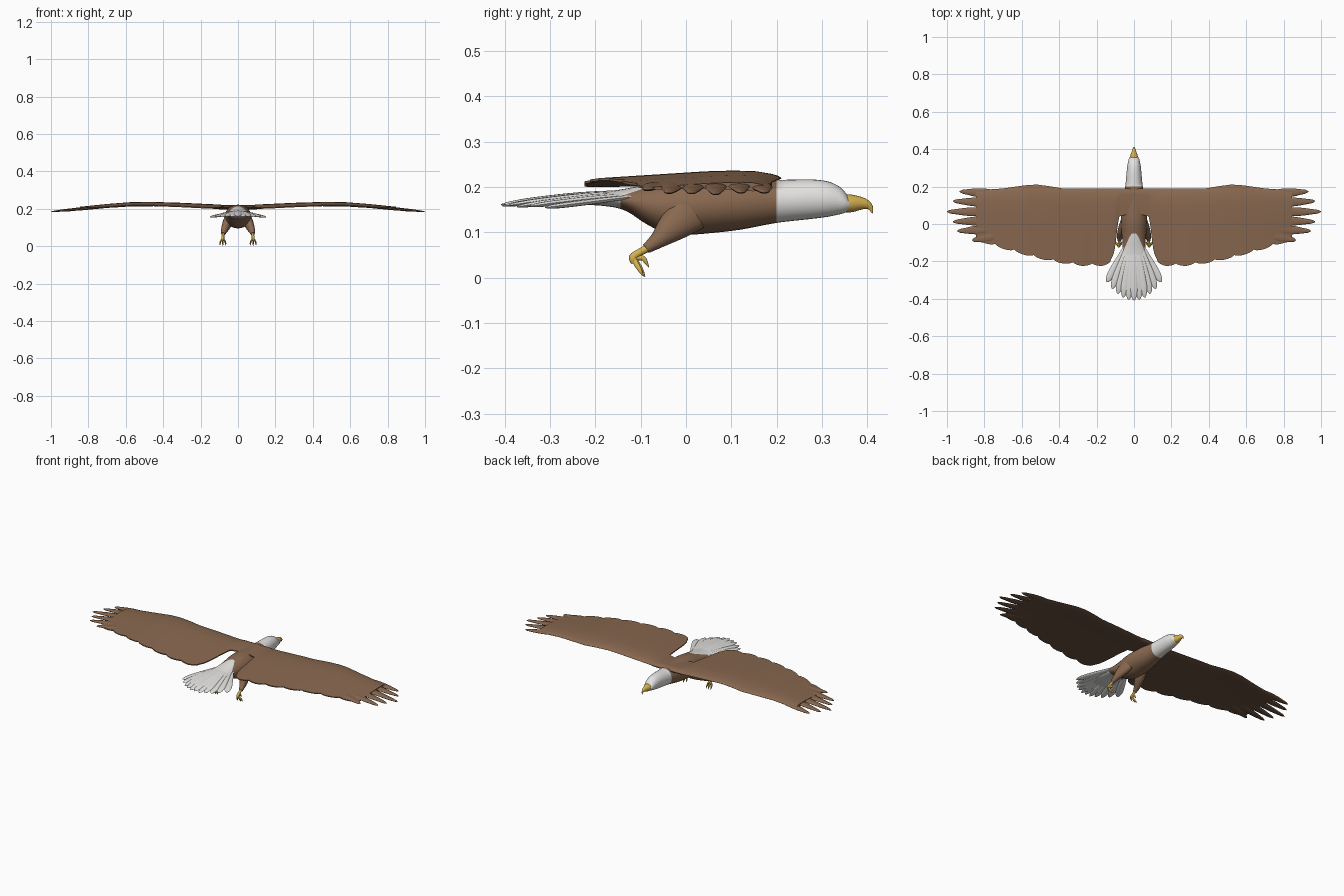
import bpy, bmesh, math
from mathutils import Vector

if "Cube" in bpy.data.objects:
    bpy.data.objects.remove(bpy.data.objects["Cube"])


def material(name, rgb):
    m = bpy.data.materials.new(name)
    m.diffuse_color = (*rgb, 1)
    m.use_nodes = True
    m.node_tree.nodes["Principled BSDF"].inputs["Base Color"].default_value = m.diffuse_color
    return m


BROWN = material("brown", (0.25, 0.14, 0.08))
DARK = material("dark_brown", (0.14, 0.08, 0.05))
WHITE = material("white", (0.78, 0.77, 0.75))
YELLOW = material("yellow", (0.66, 0.44, 0.08))


def finish(name, bm, mats, rule=None, angle=50):
    bmesh.ops.recalc_face_normals(bm, faces=bm.faces)
    for f in bm.faces:
        f.smooth = True
        if rule:
            f.material_index = rule(f)
    me = bpy.data.meshes.new(name)
    bm.to_mesh(me)
    bm.free()
    ob = bpy.data.objects.new(name, me)
    bpy.context.collection.objects.link(ob)
    for m in mats:
        me.materials.append(m)
    bpy.ops.object.select_all(action='DESELECT')
    ob.select_set(True)
    bpy.context.view_layer.objects.active = ob
    bpy.ops.object.shade_smooth_by_angle(angle=math.radians(angle))
    return ob


def resample(rows, n):
    """Smooth curve through rows of numbers, n steps per span."""
    out = []
    for i in range(len(rows) - 1):
        a, b, c, d = (rows[min(max(i + k, 0), len(rows) - 1)] for k in (-1, 0, 1, 2))
        for j in range(n):
            t = j / n
            out.append([0.5 * (2 * q + (r - p) * t + (2 * p - 5 * q + 4 * r - s) * t * t
                               + (3 * q - p - 3 * r + s) * t ** 3)
                        for p, q, r, s in zip(a, b, c, d)])
    return out + [list(rows[-1])]


def skin(rings):
    """Join closed rings of points into a capped surface."""
    bm = bmesh.new()
    vs = [[bm.verts.new(p) for p in r] for r in rings]
    n = len(vs[0])
    for a, b in zip(vs, vs[1:]):
        for i in range(n):
            bm.faces.new((a[i], a[(i + 1) % n], b[(i + 1) % n], b[i]))
    bm.faces.new(vs[0])
    bm.faces.new(vs[-1])
    return bm


def tube(rows, side, steps=4, seg=12):
    """Elliptic tube along rows of (x, y, z, half width, half height)."""
    rows = resample(rows, steps)
    pts = [Vector(r[:3]) for r in rows]
    rings = []
    for i, r in enumerate(rows):
        t = (pts[min(i + 1, len(pts) - 1)] - pts[max(i - 1, 0)]).normalized()
        u = (Vector(side) - t * t.dot(Vector(side))).normalized()
        v = t.cross(u)
        w, h = max(r[3], 0.0006), max(r[4], 0.0006)
        rings.append([pts[i] + u * w * math.cos(a) + v * h * math.sin(a)
                      for a in (2 * math.pi * k / seg for k in range(seg))])
    return skin(rings)


def interp(x, pts):
    for (a, p), (b, q) in zip(pts, pts[1:]):
        if x <= b:
            return p + (q - p) * max(0, (x - a) / (b - a))
    return pts[-1][1]


# Body: y, bottom, top, half width
profile = [(.36, .148, .176, .021), (.35, .143, .19, .027), (.335, .139, .203, .031),
           (.31, .134, .213, .036), (.27, .129, .217, .040), (.2, .121, .216, .047),
           (.12, .106, .22, .062), (.05, .098, .222, .070), (0, .095, .22, .070),
           (-.05, .101, .212, .066), (-.09, .120, .205, .062), (-.13, .146, .197, .060),
           (-.17, .157, .191, .060), (-.25, .163, .181, .066), (-.30, .168, .174, .060)]
rings = []
for y, lo, hi, w in resample(profile, 4):
    rings.append([(w * math.cos(a), y, (lo + hi) / 2 + (hi - lo) / 2 * math.sin(a))
                  for a in (2 * math.pi * k / 28 for k in range(28))])
body = skin(rings)
# Crisp colour borders at the neck and rump
slant = Vector((0, 1, -3.0))
rump = Vector((0, -.06, .208))
for co, no in (((0, .2, 0), (0, 1, 0)), ((0, -.145, 0), (0, 1, 0)), (rump, slant)):
    bmesh.ops.bisect_plane(body, geom=body.verts[:] + body.edges[:] + body.faces[:],
                           plane_co=co, plane_no=no)


def body_colour(f):
    c = f.calc_center_median()
    return int(c.y > .2 or c.y < -.145 or (c.y < -.05 and (c - rump).dot(slant) < 0))


finish("body", body, [BROWN, WHITE], body_colour)

# Hooked beak
finish("beak", tube([(0, .345, .164, .024, .020), (0, .365, .164, .020, .0195),
                     (0, .385, .164, .013, .0145), (0, .399, .161, .008, .010),
                     (0, .407, .154, .004, .006), (0, .411, .142, .001, .001)],
                    (1, 0, 0), seg=16), [YELLOW])

# Tail fan
N = 11
for i in range(N):
    s = -1 + 2 * i / (N - 1)
    tx, ty = .145 * s, -.408 + .098 * s * s
    tz = .155 + .004 * (1 - abs(s)) + .002 * (i % 2)
    rx, ry, rz = .036 * s, -.11, .190 - .010 * s * s
    rows = [(rx + (tx - rx) * t, ry + (ty - ry) * t,
             rz + (tz - rz) * t + .005 * math.sin(math.pi * t) * (1 - s * s), w, h)
            for t, w, h in ((0, .012, .004), (.4, .018, .006), (.75, .021, .006),
                            (.9, .016, .005), (.97, .009, .003), (1, .003, .001))]
    finish(f"tail_feather_{i + 1}", tube(rows, (1, 0, 0)), [WHITE])

# Wing outline and height curves
LEAD = [(0, .19), (.38, .19), (.46, .203), (.52, .211), (.58, .207), (.7, .19), (.85, .180)]
TRAIL = [(0, .06), (.08, .04), (.09, -.03), (.10, -.12), (.11, -.165), (.13, -.198),
         (.17, -.208), (.28, -.208), (.4, -.192), (.53, -.165), (.69, -.12), (.85, -.07)]
HEIGHT = [(0, .211), (.1, .212), (.3, .222), (.45, .227), (.57, .2265), (.7, .217),
          (.85, .202), (1, .185)]
CHORD = [0, .02, .06, .13, .25, .4, .55, .7, .82, .91, .97, 1]


def wing_z(x, y):
    return interp(x, HEIGHT) - .010 * max(0, (.05 - y) / .25) - .006 * max(0, (y - .12) / .08)


def under(f):
    return int(f.normal.z < -.05)


for sx, label in ((1, "right"), (-1, "left")):
    # Main wing surface with scalloped trailing edge
    rings = []
    for k in range(141):
        x = .845 * k / 140
        y0, y1 = interp(x, LEAD), interp(x, TRAIL)
        if x > .12:
            y1 -= .016 * math.sqrt(abs(math.sin(math.pi * (x - .12) / .104)))
        top, bottom = [], []
        for t in CHORD:
            y = y0 + (y1 - y0) * t
            th = (.0135 - .004 * x) * min(1, math.sqrt(t / .12)) * (1 - .8 * t)
            top.append((sx * x, y, wing_z(x, y) + th))
            bottom.append((sx * x, y, wing_z(x, y) - th - .0008))
        rings.append(top + bottom[::-1])
    finish(f"{label}_wing", skin(rings), [BROWN, DARK], under)

    # Spread flight feathers at the wing tip: root y, tip x, tip y
    for i, (ry, tx, ty) in enumerate(((.160, .932, .174), (.113, .968, .122), (.065, 1.0, .066),
                                      (.020, .968, .012), (-.025, .945, -.038),
                                      (-.058, .865, -.088))):
        rx = .72
        rows = []
        for t, w, h in ((0, .018, .003), (.35, .024, .006), (.6, .022, .006),
                        (.8, .015, .0055), (.93, .010, .004), (1, .002, .001)):
            x, y = rx + (tx - rx) * t, ry + (ty - ry) * t
            rows.append((sx * x, y, wing_z(x, y) - .001, w, h))
        finish(f"{label}_wing_feather_{i + 1}", tube(rows, (0, 1, 0)), [BROWN, DARK], under)

    # Feathered thigh
    finish(f"{label}_thigh", tube([(sx * .048, .01, .145, .024, .045),
                                   (sx * .062, -.03, .112, .024, .034),
                                   (sx * .074, -.062, .083, .017, .019),
                                   (sx * .079, -.088, .064, .010, .011)],
                                  (1, 0, 0), seg=16), [BROWN])
    # Shank, folded foot and toes
    finish(f"{label}_shank", tube([(sx * .078, -.080, .068, .008, .009),
                                   (sx * .080, -.102, .056, .007, .008),
                                   (sx * .081, -.117, .045, .008, .009),
                                   (sx * .081, -.113, .034, .008, .008)],
                                  (1, 0, 0)), [YELLOW])
    for i, (dx, dy, dz) in enumerate(((-.015, .0, .002), (0, .004, 0), (.015, 0, .002),
                                      (0, .012, .022))):
        finish(f"{label}_toe_{i + 1}",
               tube([(sx * .081, -.116, .043, .005, .006),
                     (sx * (.081 + dx * .7), -.108 + dy, .026 + dz * .8, .0045, .0055),
                     (sx * (.081 + dx), -.100 + dy, .012 + dz, .0035, .004),
                     (sx * (.081 + dx), -.094 + dy, .001 + dz, .0006, .0006)],
                    (1, 0, 0), seg=8), [YELLOW])
